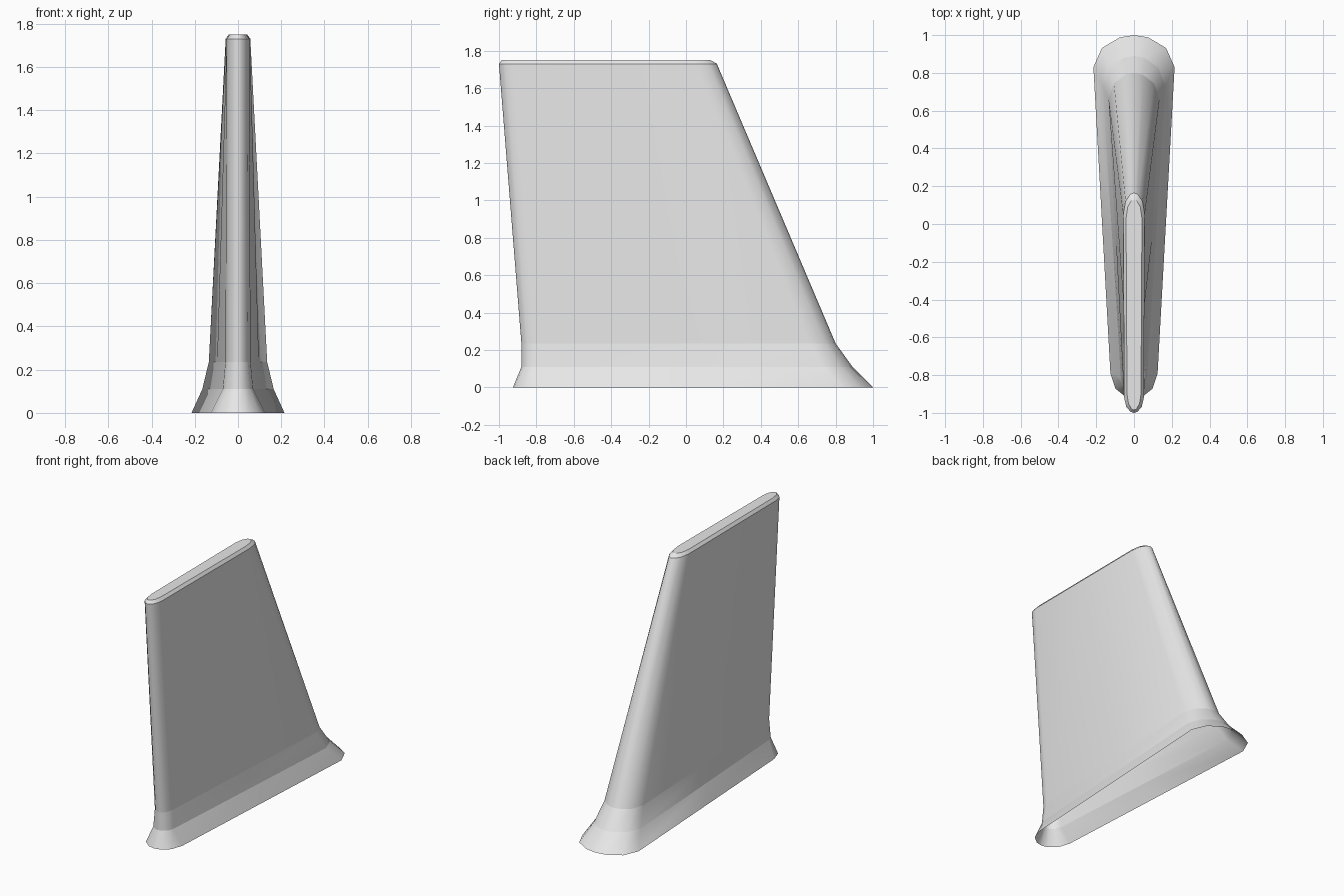
import bpy
import bmesh

cube = bpy.data.objects.get("Cube")
if cube:
    bpy.data.objects.remove(cube, do_unlink=True)

# One flat grey
grey = bpy.data.materials.new("light grey")
grey.use_nodes = True
colour = (0.8, 0.8, 0.8, 1)
grey.diffuse_color = colour
grey.node_tree.nodes["Principled BSDF"].inputs["Base Color"].default_value = colour

# Rounded nose and tail: share of half width, share of arc depth
ARC = [(0, 1), (0.35, 0.93), (0.79, 0.6), (1, 0)]

# Sections: height, tail tip, tail shoulder, nose shoulder, nose tip,
# half width at the tail, half width at the nose
SECTIONS = [
    (0.0, 1.0, 0.83, -0.79, -0.925, 0.215, 0.125),
    (0.11, 0.89, 0.73, -0.81, -0.88, 0.165, 0.07),
    (0.235, 0.80, 0.66, -0.80, -0.88, 0.135, 0.058),
    (1.73, 0.165, 0.05, -0.92, -1.0, 0.057, 0.052),
    (1.75, 0.13, 0.03, -0.90, -0.985, 0.042, 0.037),
]


def section_points(z, tail, tail_in, nose_in, nose, wide, narrow):
    """Closed tapered outline, anticlockwise from the tail tip."""
    half = [(wide * u, tail_in + (tail - tail_in) * v) for u, v in ARC]
    half.append(((wide + narrow) / 2, (tail_in + nose_in) / 2))
    half += [(narrow * u, nose_in + (nose - nose_in) * v) for u, v in reversed(ARC)]
    outline = [(-x, y) for x, y in half] + half[-2:0:-1]
    return [(x, y, z) for x, y in outline]


# Fin: flared open skirt, swept body, chamfered flat tip
bm = bmesh.new()
rings = [[bm.verts.new(p) for p in section_points(*s)] for s in SECTIONS]
count = len(rings[0])
for low, high in zip(rings, rings[1:]):
    for i in range(count):
        j = (i + 1) % count
        bm.faces.new((low[i], low[j], high[j], high[i]))
bm.faces.new(rings[-1])

# Smooth around the outline, crisp between the bands
for face in bm.faces:
    face.smooth = True
for ring in rings:
    for i in range(count):
        edge = bm.edges.get((ring[i], ring[(i + 1) % count]))
        edge.smooth = False

mesh = bpy.data.meshes.new("fin")
bm.to_mesh(mesh)
bm.free()
mesh.materials.append(grey)
fin = bpy.data.objects.new("fin", mesh)
bpy.context.scene.collection.objects.link(fin)
